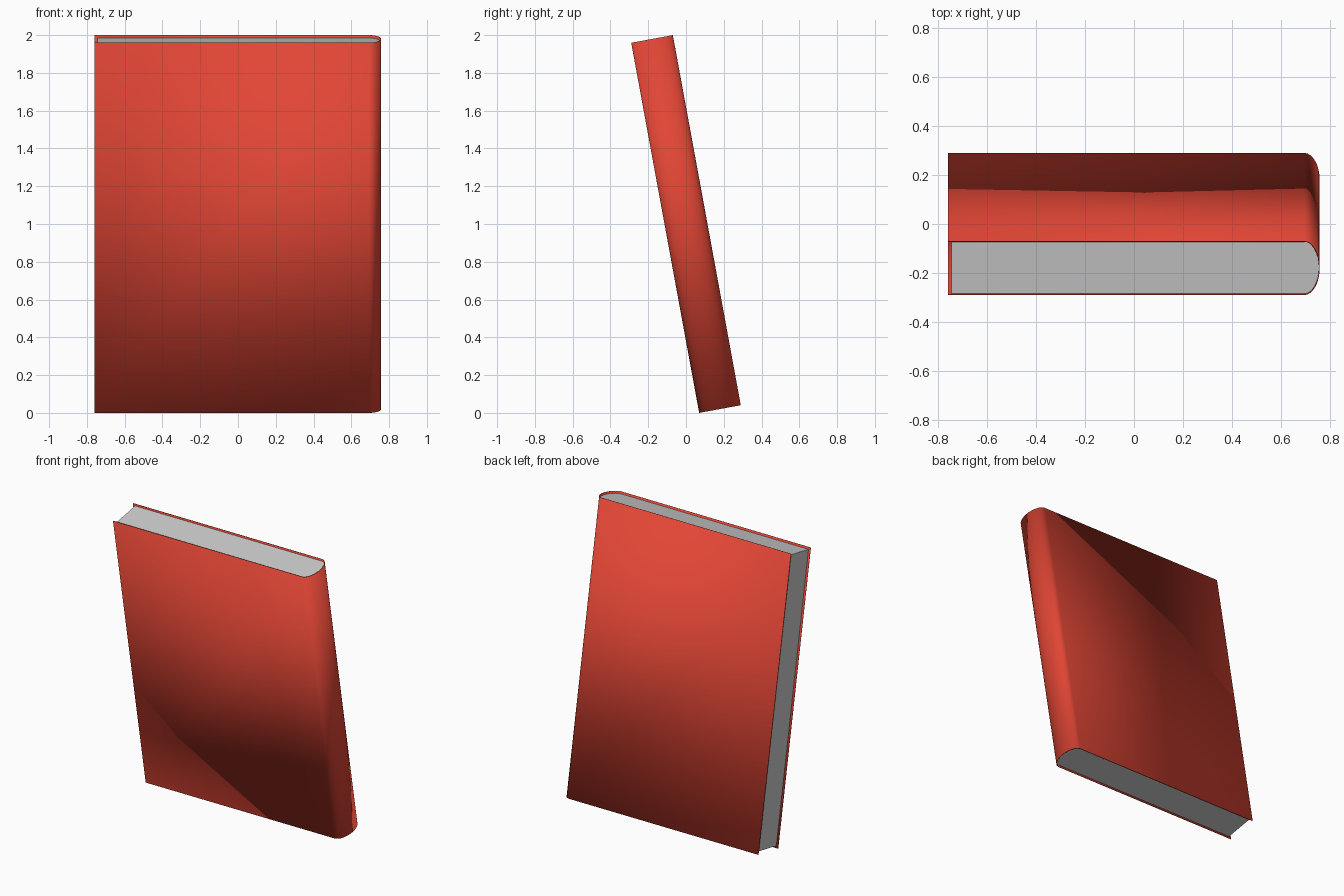
import bpy, bmesh, math
from mathutils import Matrix

if "Cube" in bpy.data.objects:
    bpy.data.objects.remove(bpy.data.objects["Cube"])

THICK, HEIGHT, LEFT, SPINE_X, RIGHT = 0.224, 1.992, -0.76, 0.695, 0.758
TILT = math.radians(10.4)
RECESS, BOARD = 0.015, 0.003


def u_profile(left, inset):
    """U-shaped outline: front board, rounded spine, back board."""
    ry, rx = THICK / 2 - inset, RIGHT - SPINE_X - inset
    pts = [(left, -ry)]
    for i in range(17):
        a = -math.pi / 2 + math.pi * i / 16
        pts.append((SPINE_X + rx * math.cos(a), ry * math.sin(a)))
    return pts + [(left, ry)]


def extrude_profile(name, pts, height, solid):
    """Sweep an outline along the book's height; close it when solid."""
    bm = bmesh.new()
    low, high = [[bm.verts.new((x, y, z)) for x, y in pts]
                 for z in (-height / 2, height / 2)]
    n = len(pts)
    for i in range(n if solid else n - 1):
        j = (i + 1) % n
        bm.faces.new((low[i], low[j], high[j], high[i]))
    if solid:
        bm.faces.new(low[::-1])
        bm.faces.new(high)
    mesh = bpy.data.meshes.new(name)
    bm.to_mesh(mesh)
    bm.free()
    obj = bpy.data.objects.new(name, mesh)
    bpy.context.collection.objects.link(obj)
    # Lean the book towards the front
    mesh.transform(Matrix.Translation((0, 0, 1)) @ Matrix.Rotation(TILT, 4, 'X'))
    bpy.ops.object.select_all(action='DESELECT')
    obj.select_set(True)
    bpy.context.view_layer.objects.active = obj
    bpy.ops.object.shade_smooth_by_angle(angle=math.radians(30))
    return obj


# Cover: thin boards wrapped round the spine
cover = extrude_profile("cover", u_profile(LEFT, 0), HEIGHT, False)
board = cover.modifiers.new("board", 'SOLIDIFY')
board.thickness = BOARD
board.offset = -1
red = bpy.data.materials.new("red_cover")
red.diffuse_color = (0.75, 0.06, 0.035, 1)
red.use_nodes = True
red.node_tree.nodes["Principled BSDF"].inputs["Base Color"].default_value = red.diffuse_color
cover.data.materials.append(red)

# Pages: solid block, recessed from the cover edges
extrude_profile("pages", u_profile(LEFT + RECESS, BOARD * 0.7),
                HEIGHT - 2 * RECESS, True)
